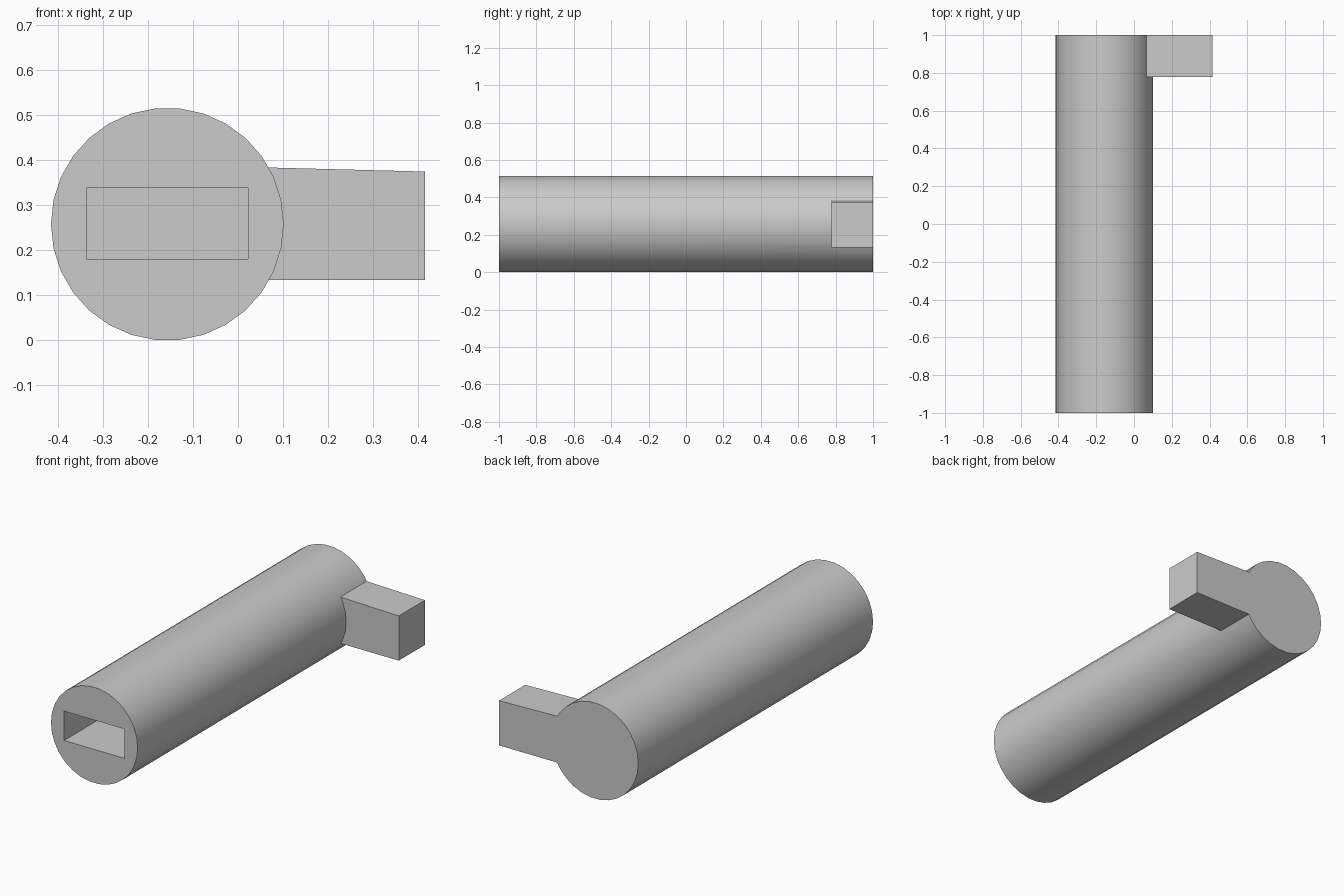
import bpy, bmesh, math
from mathutils import Matrix

old = bpy.data.objects.get("Cube")
if old:
    bpy.data.objects.remove(old, do_unlink=True)

# Plain grey finish
grey = bpy.data.materials.new("plain_grey")
grey.use_nodes = True
colour = (0.6, 0.6, 0.6, 1)
grey.diffuse_color = colour
grey.node_tree.nodes["Principled BSDF"].inputs["Base Color"].default_value = colour


def prism(name, profile, y0, y1):
    """Extrude an (x, z) profile from y0 to y1."""
    bm = bmesh.new()
    face = bm.faces.new([bm.verts.new((x, y0, z)) for x, z in profile])
    ext = bmesh.ops.extrude_face_region(bm, geom=[face])
    moved = [v for v in ext["geom"] if isinstance(v, bmesh.types.BMVert)]
    bmesh.ops.translate(bm, verts=moved, vec=(0, y1 - y0, 0))
    bmesh.ops.recalc_face_normals(bm, faces=bm.faces[:])
    mesh = bpy.data.meshes.new(name)
    bm.to_mesh(mesh)
    bm.free()
    mesh.materials.append(grey)
    obj = bpy.data.objects.new(name, mesh)
    bpy.context.collection.objects.link(obj)
    return obj


def combine(target, tool, operation):
    """Apply a boolean and discard the tool."""
    mod = target.modifiers.new(operation.lower(), "BOOLEAN")
    mod.operation, mod.solver, mod.object = operation, "EXACT", tool
    bpy.context.view_layer.objects.active = target
    bpy.ops.object.modifier_apply(modifier=mod.name)
    bpy.data.objects.remove(tool, do_unlink=True)


# Long round barrel lying along y
R, CX, SIDES = 0.2585, -0.157, 30
CZ = R * math.cos(math.pi / SIDES)
ring = [(CX + R * math.cos(math.tau * i / SIDES), CZ + R * math.sin(math.tau * i / SIDES))
        for i in range(SIDES)]
barrel = prism("barrel_with_arm", ring, -1, 1)

# Rectangular slot running back from the front end
slot = prism("slot_cutter", [(-0.337, 0.18), (0.022, 0.18), (0.022, 0.338), (-0.337, 0.338)],
             -1.1, 0.777)
combine(barrel, slot, "DIFFERENCE")

# Side arm at the rear, its top sloping slightly outwards
arm = prism("side_arm", [(-0.05, 0.133), (0.415, 0.133), (0.415, 0.374), (-0.05, 0.386)],
            0.777, 1)
combine(barrel, arm, "UNION")

# Smooth round surface, sharp edges kept
bpy.ops.object.select_all(action="DESELECT")
barrel.select_set(True)
bpy.context.view_layer.objects.active = barrel
bpy.ops.object.shade_smooth_by_angle(angle=math.radians(30))
